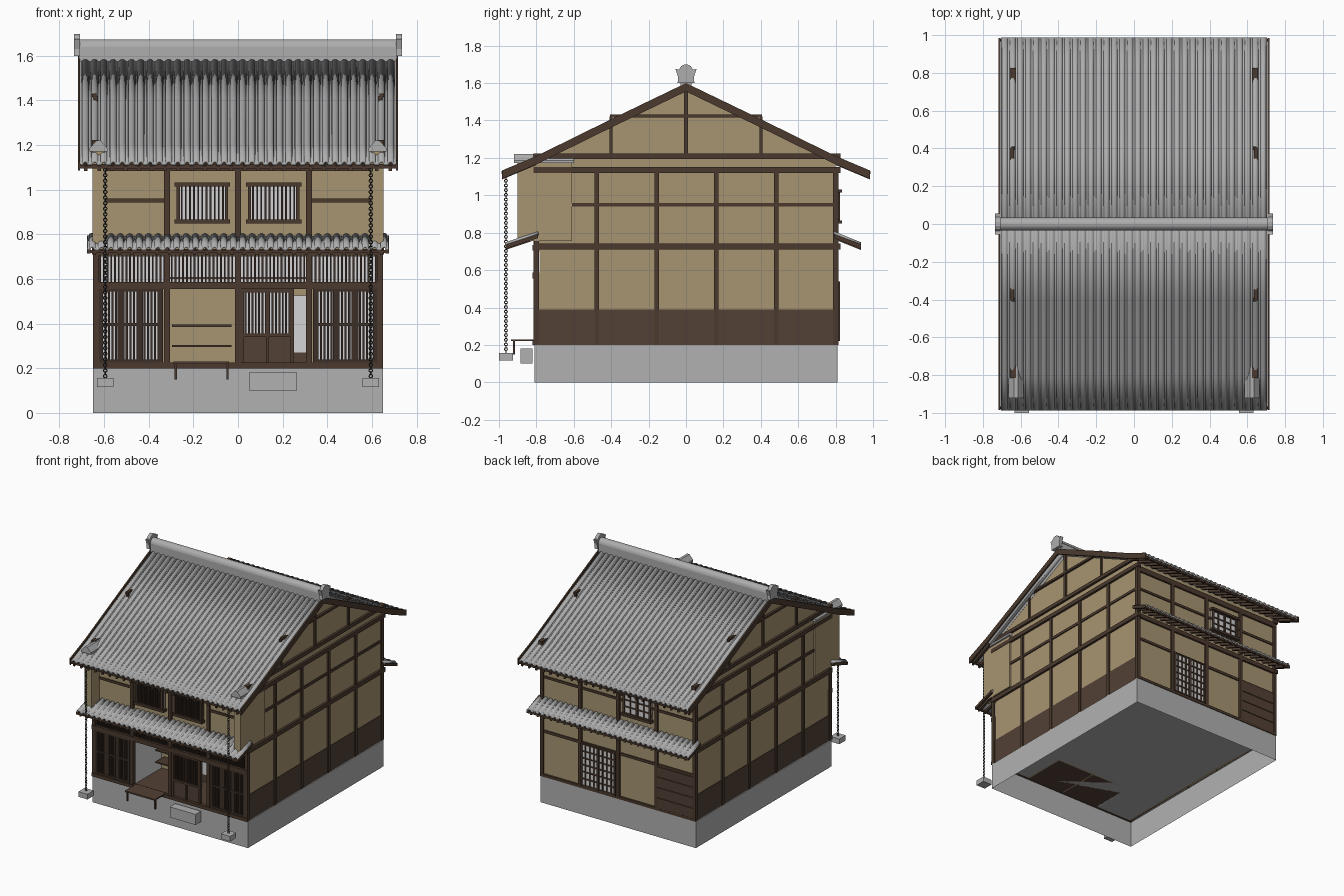
import bpy, bmesh, math

cube = bpy.data.objects.get("Cube")
if cube:
    bpy.data.objects.remove(cube)


def material(name, *rgb):
    mat = bpy.data.materials.new(name)
    mat.use_nodes = True
    mat.diffuse_color = (*rgb, 1)
    mat.node_tree.nodes["Principled BSDF"].inputs["Base Color"].default_value = (*rgb, 1)
    return mat


plaster = material("tan plaster", .39, .3, .17)
stone = material("grey stone", .44, .44, .44)
tile = material("grey roof tile", .42, .42, .42)
timber = material("dark timber", .07, .042, .027)
board = material("brown boards", .085, .052, .035)
slat_wood = material("lattice wood", .045, .028, .019)
paper = material("white paper", .66, .66, .68)
iron = material("chain iron", .04, .035, .03)


def finish(name, mat, bm, mirror=False, fix=True):
    if fix:
        bmesh.ops.recalc_face_normals(bm, faces=bm.faces)
    mesh = bpy.data.meshes.new(name)
    bm.to_mesh(mesh)
    bm.free()
    mesh.materials.append(mat)
    obj = bpy.data.objects.new(name, mesh)
    bpy.context.collection.objects.link(obj)
    if mirror:
        obj.modifiers.new("Mirror", "MIRROR")
    return obj


def smooth(obj):
    bpy.ops.object.select_all(action="DESELECT")
    obj.select_set(True)
    bpy.context.view_layer.objects.active = obj
    bpy.ops.object.shade_smooth_by_angle(angle=math.radians(50))


def prisms(name, mat, points, axis, spans, mirror=False):
    """Extrude a closed outline along the x or y axis over each span."""
    bm = bmesh.new()
    for span in spans:
        ends = [[bm.verts.new((s, a, b) if axis == "x" else (a, s, b)) for a, b in points] for s in span]
        bm.faces.new(ends[0])
        bm.faces.new(ends[1])
        for i in range(len(points)):
            bm.faces.new((ends[0][i - 1], ends[0][i], ends[1][i], ends[1][i - 1]))
    return finish(name, mat, bm, mirror)


def boxes(name, mat, xs, ys, zs, mirror=False):
    """One box for every combination of x, y and z spans; a span is a tuple."""
    as_list = lambda s: s if isinstance(s, list) else [s]
    bm = bmesh.new()
    for x in as_list(xs):
        for y in as_list(ys):
            for z in as_list(zs):
                for v in bmesh.ops.create_cube(bm, size=1)["verts"]:
                    v.co = [span[int(c > 0)] for span, c in zip((x, y, z), v.co)]
    return finish(name, mat, bm, mirror)


def bars(low, high, count, width):
    step = (high - low - width) / (count - 1)
    return [(low + i * step, low + i * step + width) for i in range(count)]


def sloped(name, mat, spans, path, drop, depth, mirror=False):
    """A board that follows a roof path."""
    top = [(y, z - drop) for y, z in path]
    low = [(y, z - drop - depth) for y, z in reversed(path)]
    return prisms(name, mat, top + low, "x", spans, mirror)


def tiles(name, half, path, columns, drop):
    """Rows of round cover tiles between flat pans."""
    pitch = 2 * half / columns
    radius = pitch * .3
    section = []
    for i in range(columns):
        start = -half + i * pitch
        section.append((start, 0))
        for k in range(6):
            turn = math.pi * k / 5
            section.append((start + pitch / 2 - radius * math.cos(turn), radius * math.sin(turn)))
    section.append((half, 0))
    bm = bmesh.new()
    rows = [[bm.verts.new((x, y, z - drop + lift)) for x, lift in section] for y, z in path]
    for near, far in zip(rows, rows[1:]):
        for i in range(len(section) - 1):
            bm.faces.new((near[i], far[i], far[i + 1], near[i + 1]))
    obj = finish(name, tile, bm, fix=False)
    shell = obj.modifiers.new("Thickness", "SOLIDIFY")
    shell.thickness, shell.offset = .01, 0
    smooth(obj)


def lattice(name, x, z, y, count, width=.008):
    boxes(name + "_slats", slat_wood, bars(*x, count, width), (y, y + .02), z)
    boxes(name + "_paper", paper, x, (y + .02, y + .024), z)


# Stone base, open underneath
base = boxes("stone_base", stone, (-.65, .65), (-.81, .81), (0, .2))
bm = bmesh.new()
bm.from_mesh(base.data)
bmesh.ops.delete(bm, geom=[f for f in bm.faces if f.normal.z < -.5], context="FACES_ONLY")
bm.to_mesh(base.data)
bm.free()

# Side walls with their timber frame
gable = [(-.8, .2), (.8, .2), (.8, 1.18), (.4, 1.375), (0, 1.57), (-.4, 1.375), (-.8, 1.18)]
prisms("side_wall", plaster, gable, "x", [(.62, .638)], True)
boxes("side_wainscot", board, (.63, .643), (-.8, .8), (.2, .39), True)
boxes("side_posts", timber, (.63, .65), bars(-.81, .815, 6, .024), (.2, 1.13), True)
boxes("side_beams", timber, (.625, .655), (-.815, .825), [(.71, .742), (1.12, 1.15), (1.195, 1.223)], True)
boxes("side_rail", timber, (.63, .646), (-.61, .8), (.94, .96), True)
boxes("gable_tie", timber, (.635, .655), (-.405, .405), (1.415, 1.432), True)
boxes("gable_king_post", timber, (.63, .65), (-.011, .011), (1.2, 1.58), True)
boxes("gable_side_posts", timber, (.63, .648), [(-.41, -.392), (.392, .41)], (1.2, 1.42), True)

# Front upper storey
posts = bars(-.65, .65, 5, .026)
front, back = (-.815, -.785), (.785, .815)
boxes("front_upper_wall", plaster, (-.64, .64), (-.8, -.78), (.7, 1.17))
boxes("front_upper_posts", timber, posts[1:4], front, (.72, 1.12))
boxes("front_upper_rail", timber, (.32, .62), (-.808, -.79), (.942, .96), True)
boxes("front_top_beam", timber, (-.65, .65), front, (1.085, 1.13))
for side, x in (("right", (-.275, -.045)), ("left", (.045, .275))):
    lattice("upper_window_" + side, x, (.86, 1.02), -.83, 13)
    boxes("upper_window_sills_" + side, timber, (x[0] - .01, x[1] + .01), (-.84, -.8), [(.848, .866), (1.014, 1.032)])
    boxes("upper_window_stiles_" + side, timber, bars(*x, 2, .014), (-.835, -.8), (.85, 1.03))

# Front lower storey
boxes("front_lower_posts", timber, posts, front, (.2, .73))
boxes("front_lower_beams", timber, (-.65, .65), (-.82, -.79), [(.2, .225), (.555, .587), (.705, .735)])
lattice("transom", (-.64, .64), (.587, .705), -.805, 76)
for side, x in (("right", (-.63, -.335)), ("left", (.335, .63))):
    lattice("shop_lattice_" + side, x, (.225, .555), -.81, 19, .0095)
    boxes("shop_lattice_rails_" + side, slat_wood, x, (-.815, -.795), [(.225, .24), (.39, .402), (.543, .555)])
    boxes("shop_lattice_stiles_" + side, slat_wood, bars(*x, 4, .022), (-.814, -.795), (.225, .555))

# Sliding door
lattice("door_lattice", (.015, .25), (.345, .55), -.805, 16)
boxes("door_panel", board, (.015, .25), (-.8, -.785), (.225, .345))
boxes("door_stiles", timber, bars(.013, .25, 3, .014), (-.81, -.785), (.225, .55))
boxes("door_rails", timber, (.013, .25), (-.81, -.785), [(.34, .355), (.54, .555)])

# Shop alcove with shelves
boxes("alcove_back", plaster, (-.32, .32), (-.46, -.45), (.2, .7))
boxes("alcove_side", paper, (-.325, -.315), (-.79, -.45), (.2, .6))
boxes("alcove_partition", plaster, [(-.005, .005), (.315, .325)], (-.79, -.45), (.2, .6))
boxes("alcove_ceiling", board, (-.32, .32), (-.79, -.45), (.6, .61))
boxes("alcove_floor", board, (-.32, .32), (-.79, -.45), (.2, .215))
boxes("shelves", timber, (-.295, -.03), (-.56, -.46), [(.295, .305), (.385, .395)])
boxes("inner_screen", paper, (.02, .31), (-.48, -.47), (.27, .525))
boxes("inner_screen_base", board, (.02, .31), (-.48, -.465), (.2, .27))

# Bench and stepping stone
boxes("bench_top", board, (-.29, -.04), (-.935, -.8), (.22, .23))
boxes("bench_legs", timber, bars(-.284, -.042, 2, .01), (-.925, -.913), (.15, .22))
boxes("step_stone", stone, (.05, .265), (-.885, -.82), (.1, .18))

# Rear wall, screen door, planks and window
boxes("rear_wall", plaster, (-.64, .64), (.78, .8), (.2, 1.17))
boxes("rear_posts", timber, posts, back, (.2, 1.12))
boxes("rear_beams", timber, (-.65, .65), back, [(.2, .22), (.71, .742), (1.09, 1.13)])
boxes("rear_rails", timber, (-.64, .64), (.79, .808), [(.53, .55), (.942, .96)])


def screen(name, x, z, columns, rows):
    boxes(name + "_paper", paper, x, (.795, .812), z)
    boxes(name + "_uprights", timber, bars(*x, columns + 1, .009), (.8, .819), z)
    boxes(name + "_crossbars", timber, x, (.8, .819), bars(*z, rows + 1, .009))
    boxes(name + "_stiles", timber, bars(*x, 3, .016), (.8, .823), z)


screen("rear_door", (.015, .31), (.22, .54), 8, 6)
screen("rear_window", (-.28, -.045), (.86, 1.02), 4, 3)
boxes("rear_window_sills", timber, (-.29, -.035), (.8, .835), [(.848, .866), (1.014, 1.032)])
boxes("rear_planks", board, (-.635, -.33), (.795, .814), bars(.22, .53, 4, .074))
boxes("rear_plank_backing", slat_wood, (-.635, -.33), (.79, .805), (.22, .53))

# Main roof and lower eaves, both slopes
for side, sign in (("front", -1), ("rear", 1)):
    path = [(sign * y, z) for y, z in ((0, 1.6), (.4, 1.407), (.8, 1.21), (.985, 1.132))]
    tiles(side + "_roof_tiles", .705, path, 34, .018)
    sloped(side + "_bargeboards", timber, [(.708, .718)], path, 0, .045, True)
    sloped(side + "_rafters", timber, bars(-.69, .69, 24, .016), path[2:], .026, .022)
    edge = tuple(sorted((sign * .965, sign * .98)))
    boxes(side + "_eave_board", timber, (-.708, .708), edge, (1.095, 1.115))
    reach = .965 if sign < 0 else .935
    eave = [(sign * .79, .798), (sign * reach, .74)]
    tiles(side + "_lower_tiles", .675, eave, 32, .008)
    sloped(side + "_lower_barge", timber, [(.66, .677)], eave, .004, .022, True)
    sloped(side + "_lower_rafters", timber, bars(-.65, .65, 24, .014), eave, .014, .018)
    edge = tuple(sorted((sign * (reach - .012), sign * reach)))
    boxes(side + "_lower_eave_board", timber, (-.67, .67), edge, (.716, .73))

# Ridge with end ornaments
boxes("ridge_base", tile, (-.712, .712), (-.03, .03), (1.575, 1.645))
arc = [(.034 * math.cos(math.pi * k / 8), 1.64 + .034 * math.sin(math.pi * k / 8)) for k in range(9)]
smooth(prisms("ridge_cap", tile, arc, "x", [(-.715, .715)]))
half = [(.045, 1.6), (.042, 1.63), (.056, 1.675), (.038, 1.672), (.026, 1.69), (.01, 1.698)]
outline = half + [(-y, z) for y, z in reversed(half)]
prisms("ridge_ornament", tile, outline, "x", [(.708, .735)], True)

# Projecting sleeve walls with small tiled caps
boxes("sleeve_wall", plaster, (.595, .652), (-.9, -.61), (.755, 1.18), True)
cap = [(.585, 1.172), (.665, 1.172), (.665, 1.186), (.635, 1.22), (.615, 1.22), (.585, 1.186)]
prisms("sleeve_cap", tile, cap, "y", [(-.92, -.6)], True)

# Rain chains over stone basins
boxes("chain_basin", stone, (.557, .633), (-1, -.925), (.117, .156), True)
for name, turn in (("chain_links", 0), ("chain_cross_links", math.pi / 2)):
    bpy.ops.mesh.primitive_torus_add(major_segments=8, minor_segments=4, major_radius=.008, minor_radius=.0025,
                                     location=(.595, -.963, .165 + .0125 * bool(turn)),
                                     rotation=(math.pi / 2, 0, turn))
    link = bpy.context.object
    bpy.ops.object.transform_apply(location=True, rotation=True, scale=True)
    link.name = name
    link.data.materials.append(iron)
    run = link.modifiers.new("Run", "ARRAY")
    run.count, run.use_relative_offset, run.use_constant_offset = 38, False, True
    run.constant_offset_displace = (0, 0, .025)
    link.modifiers.new("Mirror", "MIRROR")
